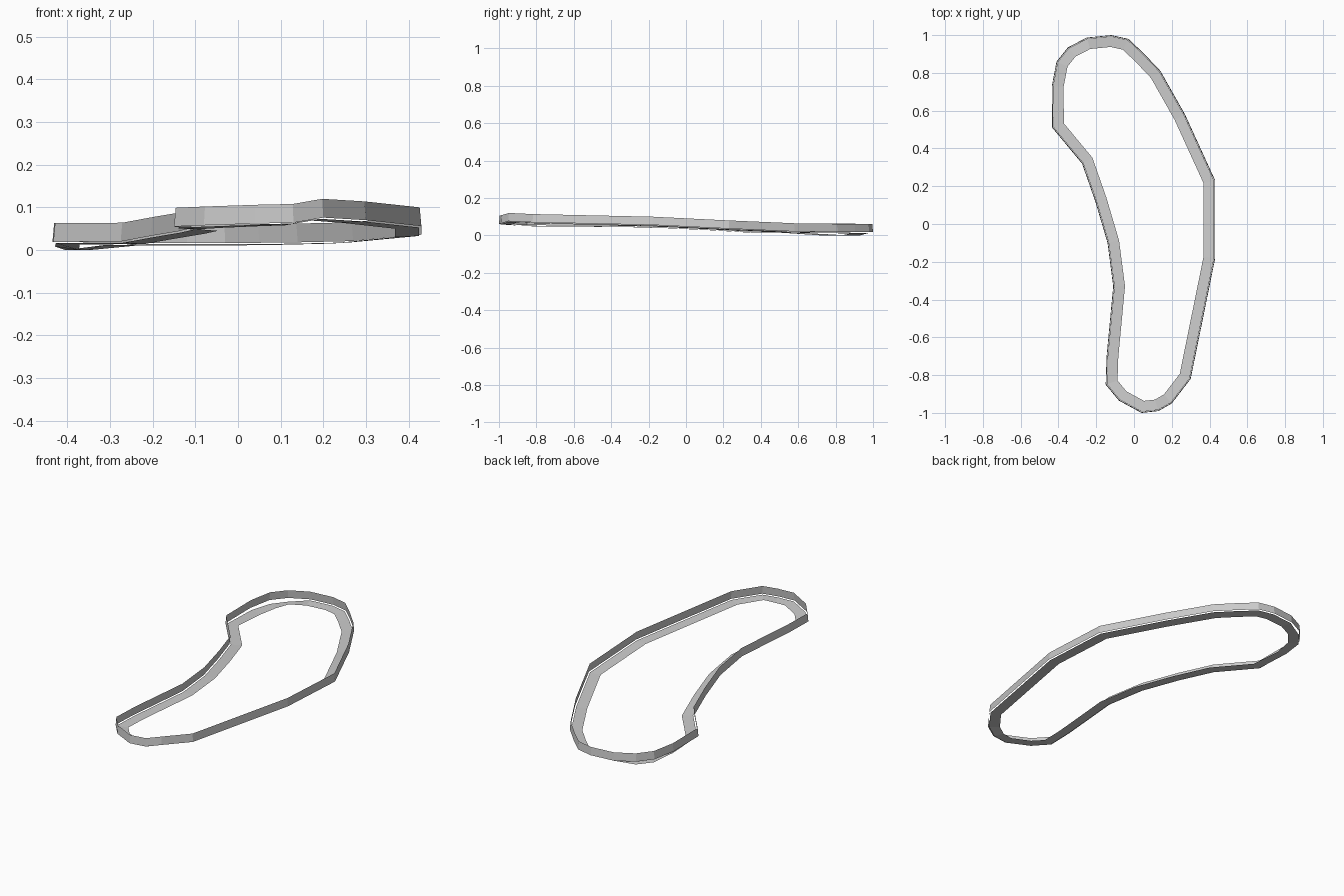
import bpy
from mathutils import Vector

if "Cube" in bpy.data.objects:
    bpy.data.objects.remove(bpy.data.objects["Cube"])

# Outer outline, clockwise from the toe: x, y, top height of the wall
OUTLINE = [
    (-0.12, 1.0, .061), (-0.03, .98, .061), (.05, .905, .061), (.14, .81, .062), (.27, .58, .065),
    (.43, .23, .080), (.43, -.18, .100), (.30, -.82, .114), (.20, -.95, .120),
    (.13, -.99, .108), (.04, -1.0, .106), (-.08, -.935, .102), (-.15, -.85, .099),
    (-.145, -.70, .098), (-.11, -.33, .095), (-.14, -.10, .088), (-.205, .12, .077),
    (-.275, .32, .064), (-.433, .51, .063), (-.435, .73, .063), (-.41, .86, .063),
    (-.35, .935, .062), (-.25, .987, .061)]
HEIGHT = 0.044


def inset(i, d):
    """Mitred inward offset of outline point i by distance d."""
    n = len(OUTLINE)
    p, a, b = (Vector(OUTLINE[k % n][:2]) for k in (i, i - 1, i + 1))
    e, f = (p - a).normalized(), (b - p).normalized()
    n1, n2 = Vector((e.y, -e.x)), Vector((f.y, -f.x))
    m = (n1 + n2).normalized()
    return p + m * d / max(m.dot(n1), 0.5)


def strip(name, profile):
    """Closed ribbon; profile lists (inset, drop below the top edge)."""
    verts, faces = [], []
    n, k = len(OUTLINE), len(profile)
    for i, (x, y, top) in enumerate(OUTLINE):
        for d, drop in profile:
            q = inset(i, d)
            verts.append((q.x, q.y, top - drop))
    for i in range(n):
        j = (i + 1) % n
        for s in range(k - 1):
            faces.append((i * k + s, j * k + s, j * k + s + 1, i * k + s + 1))
    mesh = bpy.data.meshes.new(name)
    mesh.from_pydata(verts, [], faces)
    obj = bpy.data.objects.new(name, mesh)
    bpy.context.collection.objects.link(obj)
    return obj


# Upright outer band around the sole
strip("side_wall", [(0.004, 0), (0, HEIGHT)])
# Flat lip running inward just below the band
lip = strip("inner_lip", [(0.006, HEIGHT + .003), (0.062, HEIGHT + .006)])
# Lip dips to the ground at the outer side of the toe
for v in lip.data.vertices:
    if v.co.x < -0.33 and v.co.y > 0.7:
        v.co.z = 0.0 if v.co.x > -0.42 else 0.008
